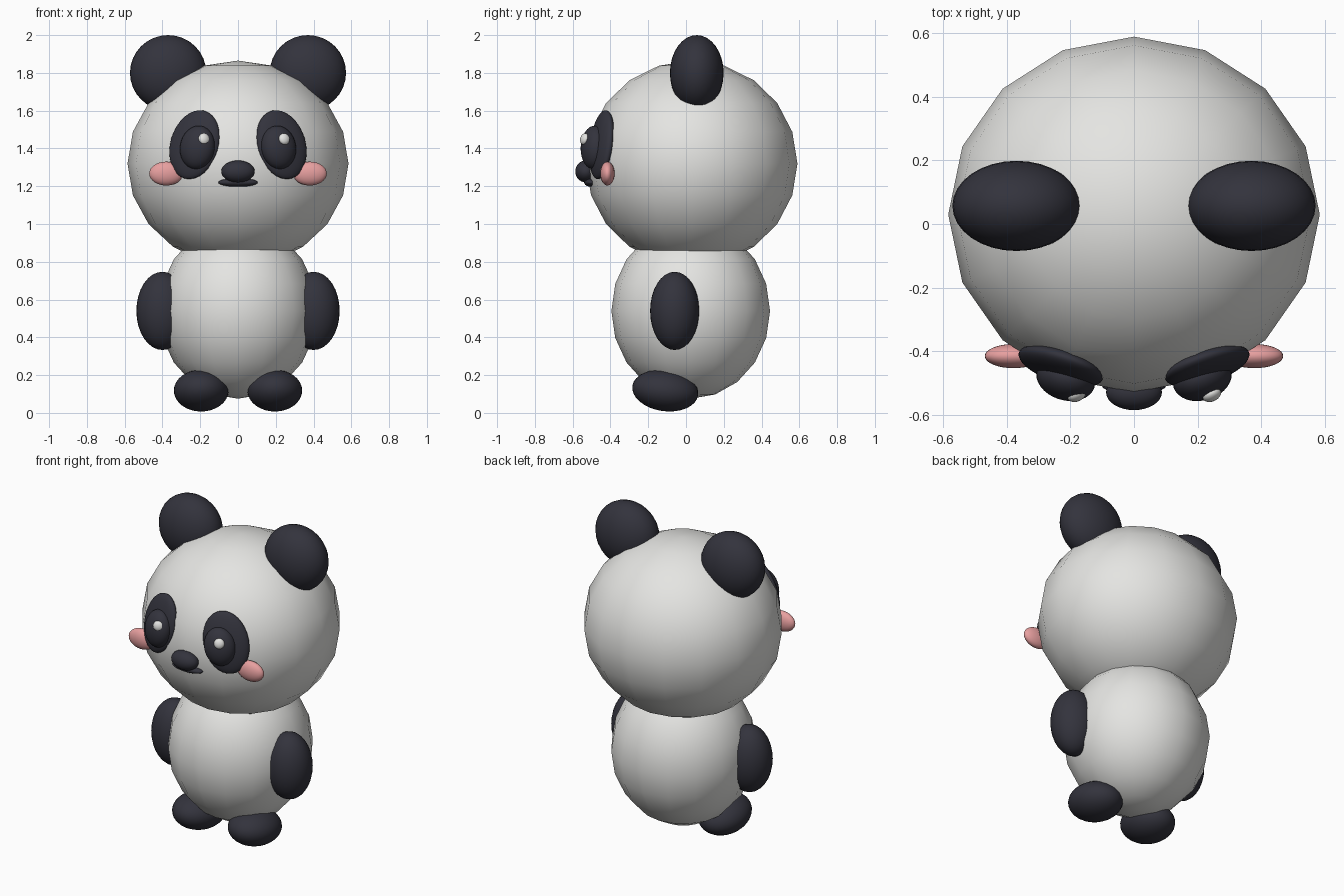
import bpy
from math import radians

cube = bpy.data.objects.get("Cube")
if cube:
    bpy.data.objects.remove(cube, do_unlink=True)


def make_material(name, color):
    mat = bpy.data.materials.new(name)
    mat.use_nodes = True
    mat.diffuse_color = (*color, 1)
    bsdf = next(n for n in mat.node_tree.nodes if n.type == 'BSDF_PRINCIPLED')
    bsdf.inputs["Base Color"].default_value = (*color, 1)
    return mat


white = make_material("warm_white", (0.78, 0.78, 0.76))
black = make_material("soft_black", (0.033, 0.033, 0.046))
pink = make_material("blush_pink", (0.85, 0.37, 0.37))


def ellipsoid(name, center, radii, mat, turn=(0, 0, 0), segments=32, rings=16):
    """Smooth sphere scaled to three radii and turned by degrees."""
    bpy.ops.mesh.primitive_uv_sphere_add(segments=segments, ring_count=rings, radius=1)
    obj = bpy.context.object
    obj.name = name
    obj.data.name = name
    obj.scale = radii
    obj.rotation_euler = [radians(a) for a in turn]
    obj.location = center
    obj.data.materials.append(mat)
    bpy.ops.object.shade_smooth()
    return obj


def pair(name, center, radii, mat, turn=(0, 0, 0)):
    """The same ellipsoid on the left (+x) and, mirrored, on the right."""
    x, y, z = center
    a, b, c = turn
    ellipsoid("left_" + name, center, radii, mat, turn)
    ellipsoid("right_" + name, (-x, y, z), radii, mat, (a, -b, -c))


# Head and body: coarse but smooth shaded spheres
ellipsoid("head", (0, 0.03, 1.32), (0.585, 0.56, 0.545), white, segments=16, rings=10)
ellipsoid("body", (0, 0.025, 0.54), (0.42, 0.42, 0.465), white, segments=16, rings=10)

# Ears, arms and feet
pair("ear", (0.37, 0.057, 1.8), (0.202, 0.142, 0.2), black)
pair("arm", (0.4, -0.06, 0.54), (0.138, 0.13, 0.207), black)
pair("foot", (0.195, -0.11, 0.118), (0.145, 0.176, 0.109), black, (-8, 0, 0))

# Eye patches follow the curve of the face, with the eyes set on them
pair("eye_patch", (0.23, -0.446, 1.42), (0.136, 0.046, 0.187), black, (-10, -13, 22))
pair("eye", (0.215, -0.487, 1.405), (0.094, 0.068, 0.116), black, (-4, -8, 18))

# Eye highlights sit on the same side of both eyes
for side, x in (("left", 0.245), ("right", -0.18)):
    ellipsoid(side + "_eye_highlight", (x, -0.538, 1.45), (0.031, 0.02, 0.031), white,
              (-15, 0, 25), 16, 10)

# Cheeks, nose and mouth
pair("cheek", (0.38, -0.416, 1.267), (0.09, 0.038, 0.063), pink)
ellipsoid("nose", (0, -0.53, 1.278), (0.088, 0.056, 0.058), black)
ellipsoid("mouth", (0, -0.503, 1.22), (0.104, 0.036, 0.023), black)
